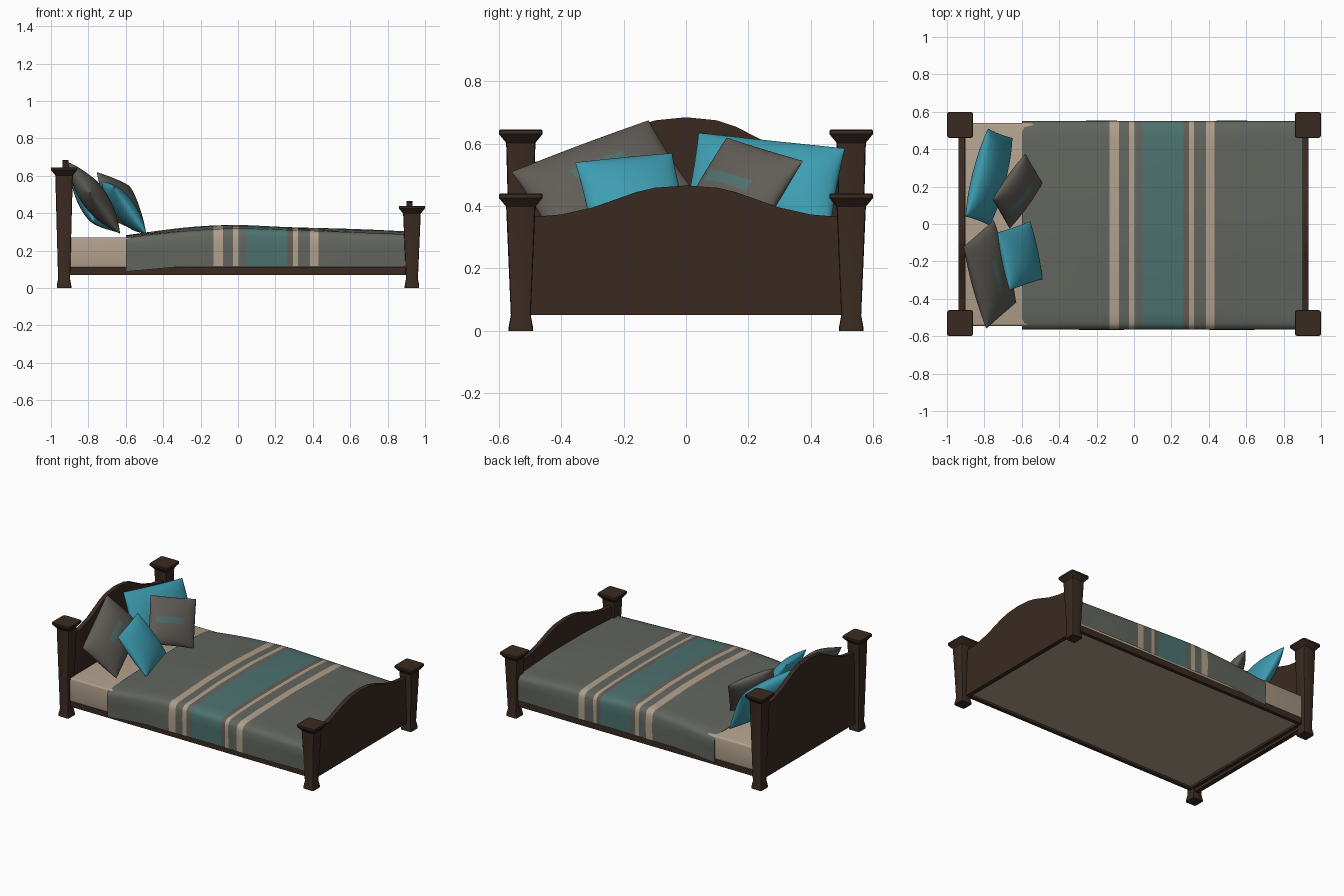
import bpy, bmesh, math
from mathutils import Vector

if "Cube" in bpy.data.objects:
    bpy.data.objects.remove(bpy.data.objects["Cube"])


def material(name, r, g, b):
    m = bpy.data.materials.new(name)
    m.diffuse_color = [(c / 255 / 12.92 if c < 11 else ((c / 255 + .055) / 1.055) ** 2.4)
                       for c in (r, g, b)] + [1]
    m.use_nodes = True
    m.node_tree.nodes["Principled BSDF"].inputs["Base Color"].default_value = m.diffuse_color
    return m


WOOD = material("dark wood", 57, 42, 33)
BEIGE = material("beige cloth", 177, 160, 140)
TAUPE = material("taupe cloth", 100, 92, 83)
GREY = material("blanket grey", 98, 101, 94)
TEAL = material("muted teal", 76, 114, 111)
CYAN = material("bright cyan", 62, 158, 179)
PGREY = material("pillow grey", 97, 93, 87)
FADED = material("faded teal", 80, 111, 109)


def finish(name, bm, mats, smooth=None):
    bmesh.ops.recalc_face_normals(bm, faces=bm.faces[:])
    me = bpy.data.meshes.new(name)
    bm.to_mesh(me)
    bm.free()
    ob = bpy.data.objects.new(name, me)
    bpy.context.collection.objects.link(ob)
    for m in mats:
        me.materials.append(m)
    if smooth:
        bpy.ops.object.select_all(action='DESELECT')
        bpy.context.view_layer.objects.active = ob
        ob.select_set(True)
        bpy.ops.object.shade_smooth_by_angle(angle=math.radians(smooth))
    return ob


def loft(bm, rings, closed=True, mat=lambda i, j: 0):
    """Skin a list of point rings and cap both ends."""
    vs = [[bm.verts.new(p) for p in r] for r in rings]
    n = len(vs[0])
    for i in range(len(vs) - 1):
        for j in range(n if closed else n - 1):
            k = (j + 1) % n
            f = bm.faces.new((vs[i][j], vs[i][k], vs[i + 1][k], vs[i + 1][j]))
            f.material_index = mat(i, j)
    bm.faces.new(vs[0])
    bm.faces.new(vs[-1])


def box(name, x0, x1, y0, y1, z0, z1, mat, bevel=0):
    bm = bmesh.new()
    loft(bm, [[(x0, y0, z), (x1, y0, z), (x1, y1, z), (x0, y1, z)] for z in (z0, z1)])
    if bevel:
        bmesh.ops.bevel(bm, geom=bm.edges[:], offset=bevel, segments=3,
                        affect='EDGES', profile=.5)
    return finish(name, bm, [mat], 40 if bevel else None)


# Posts: tapered square shafts with flared feet and caps
def post(name, cx, cy, h):
    rings = []
    for z, s in ((0, .039), (.012, .039), (.05, .032), (h - .042, .047),
                 (h - .014, .07), (h - .003, .07), (h, .067)):
        r, ring = s * .2, []
        for q in range(4):
            a = math.pi / 2 * q + math.pi / 4
            ox = math.copysign(s - r, math.cos(a))
            oy = math.copysign(s - r, math.sin(a))
            for d in (-45, 0, 45):
                b = a + math.radians(d)
                ring.append((cx + ox + r * math.cos(b), cy + oy + r * math.sin(b), z))
        rings.append(ring)
    bm = bmesh.new()
    loft(bm, rings)
    finish(name, bm, [WOOD], 30)


for side, y in (("front", -.53), ("back", .53)):
    post("head_post_" + side, -.93, y, .645)
    post("foot_post_" + side, .93, y, .44)


# Head and foot boards with an arched top
def board(name, x0, x1, edge, rise):
    half = ((.52, 0), (.47, .02), (.4, .08), (.3, .3), (.22, .58), (.16, .79), (.1, .93), (0, 1))
    top = [(y, edge + rise * z) for y, z in half] + [(-y, edge + rise * z) for y, z in half[-2::-1]]
    prof = top + [(-.52, .05), (.52, .05)]
    bm = bmesh.new()
    loft(bm, [[(x, y, z) for y, z in prof] for x in (x0, x1)])
    finish(name, bm, [WOOD])


board("headboard", -.937, -.907, .54, .145)
board("footboard", .902, .932, .365, .101)

# Frame rails and base panel
for side, s in (("front", -1), ("back", 1)):
    y0, y1 = sorted((s * .513, s * .537))
    box("side_rail_" + side, -.91, .91, y0, y1, .07, .112, WOOD)
box("head_rail", -.91, -.885, -.53, .53, .07, .112, WOOD)
box("foot_rail", .88, .905, -.53, .53, .07, .112, WOOD)
box("base_panel", -.9, .9, -.53, .53, .085, .1, BEIGE)
box("mattress", -.903, .895, -.545, .54, .108, .27, BEIGE, .012)

# Blanket: draped cross-section swept along the bed, stripes on exact cuts
STRIPES = ((-.13, -.08, 1), (-.028, .002, 1), (.045, .265, 2), (.265, .295, 3),
           (.295, .32, 1), (.385, .43, 1))
xs = sorted({round(-.6 + .05 * i, 3) for i in range(31)} | {e for s in STRIPES for e in s[:2]})


def section(x):
    t = (x + .6) / 1.5
    crown = .284 + .053 * math.sin(math.pi * min(t / .42, 1) / 2) - .034 * max(0, (t - .42) / .58)
    hem = .115 - .027 * max(0, 1 - t / .2)
    pts = []
    for y, w in ((-.562, None), (-.564, .5), (-.564, .25), (-.555, .14), (-.53, .08)):
        z = hem if w is None else crown - w * (crown - hem)
        ripple = .003 * math.sin(9 * x) * (1 if w is None or w >= .5 else 0)
        pts.append((x, y + ripple, z))
    for y, d in ((-.47, .014), (-.35, .008), (-.18, .002), (0, 0)):
        pts.append((x, y, crown - d - .002 * math.sin(7 * x + 9 * y)))
    back = [(x, -.975 * p[1], p[2]) for p in pts[-2::-1]]
    return pts + back


def stripe(i, j):
    mid = (xs[i] + xs[i + 1]) / 2
    return next((m for a, b, m in STRIPES if a < mid < b), 0)


bm = bmesh.new()
loft(bm, [section(x) for x in xs], closed=False, mat=stripe)
finish("blanket", bm, [GREY, BEIGE, TEAL, TAUPE], 50)


# Pillows: puffed cushions spanned by three corners
def pillow(name, c0, cu, cv, puff, mats, patch=None):
    c0, cu, cv = Vector(c0), Vector(cu), Vector(cv)
    u, v = cu - c0, cv - c0
    n = u.cross(v).normalized()
    if n.x < 0:
        n = -n
    N = 24
    bm = bmesh.new()
    for side in (1, -1):
        grid = []
        for i in range(N + 1):
            row = []
            for j in range(N + 1):
                a = math.sin(math.pi / 2 * (2 * i / N - 1))
                b = math.sin(math.pi / 2 * (2 * j / N - 1))
                fa, fb = 1 - a * a, 1 - b * b
                p = c0 + u * (.5 + a / 2 * (1 - .02 * fb)) + v * (.5 + b / 2 * (1 - .02 * fa))
                row.append(bm.verts.new(p + n * side * puff * max(fa * fb, 0) ** .5))
            grid.append(row)
        for i in range(N):
            for j in range(N):
                f = bm.faces.new((grid[i][j], grid[i + 1][j], grid[i + 1][j + 1], grid[i][j + 1]))
                if patch and side > 0:
                    s, t = [.5 + math.sin(math.pi / 2 * (2 * (k + .5) / N - 1)) / 2 for k in (i, j)]
                    if patch[0] < s < patch[1] and patch[2] < t < patch[3]:
                        f.material_index = 1
    bmesh.ops.remove_doubles(bm, verts=bm.verts[:], dist=.0005)
    finish(name, bm, mats, 60)


pillow("large_grey_pillow", (-.91, -.12, .675), (-.79, -.56, .51), (-.75, .02, .455),
       .068, [PGREY, FADED], (.3, .72, .37, .53))
pillow("large_cyan_pillow", (-.9, .04, .635), (-.78, .51, .585), (-.77, -.01, .35), .068, [CYAN])
pillow("small_cyan_pillow", (-.73, -.045, .57), (-.665, -.355, .54), (-.555, .015, .32), .055, [CYAN])
pillow("small_grey_pillow", (-.755, .13, .62), (-.58, .375, .545), (-.665, -.025, .365),
       .053, [PGREY, FADED], (.1, .7, .42, .58))
